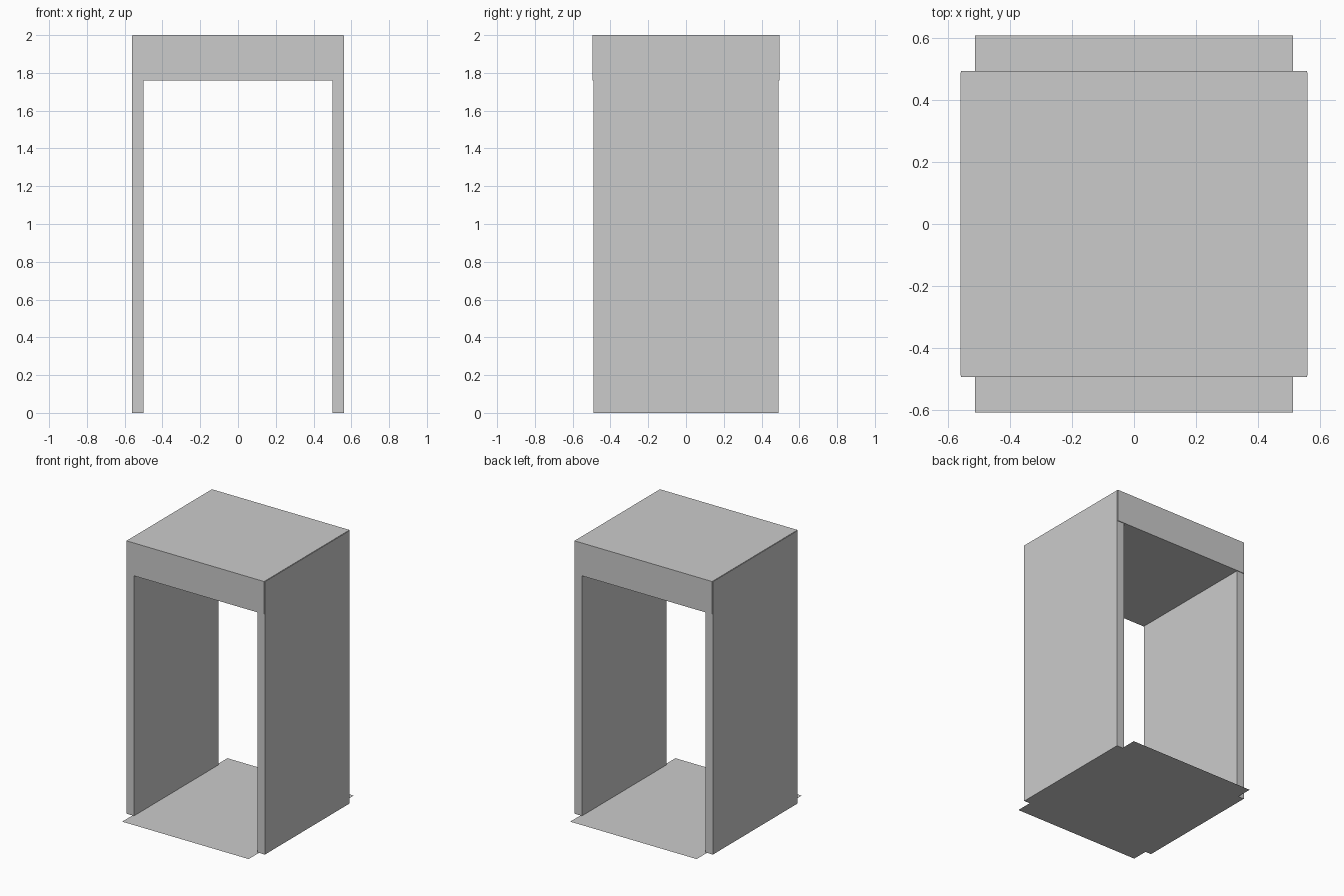
import bpy
import bmesh
from mathutils import Matrix, Vector

if "Cube" in bpy.data.objects:
    bpy.data.objects.remove(bpy.data.objects["Cube"])


def box(name, lo, hi):
    """Axis-aligned box between two corners."""
    lo, hi = Vector(lo), Vector(hi)
    bm = bmesh.new()
    bmesh.ops.create_cube(bm, size=1, matrix=Matrix.Translation((lo + hi) / 2)
                          @ Matrix.Diagonal((*(hi - lo), 1)))
    mesh = bpy.data.meshes.new(name)
    bm.to_mesh(mesh)
    bm.free()
    obj = bpy.data.objects.new(name, mesh)
    bpy.context.collection.objects.link(obj)
    return obj


# Side walls, a hair wider than the header and slightly set back from it
for side, x0, x1 in (("left", -0.56, -0.50), ("right", 0.50, 0.56)):
    box(side + "_wall", (x0, -0.489, 0), (x1, 0.489, 1.997))

# Thick header slab across the top
box("header", (-0.557, -0.494, 1.76), (0.557, 0.494, 2.0))

# Flat floor sheet that sticks out at the front and back
bpy.ops.mesh.primitive_plane_add(size=1)
floor = bpy.context.object
floor.name = "floor_sheet"
floor.data.transform(Matrix.Diagonal((1.024, 1.216, 1, 1)))
